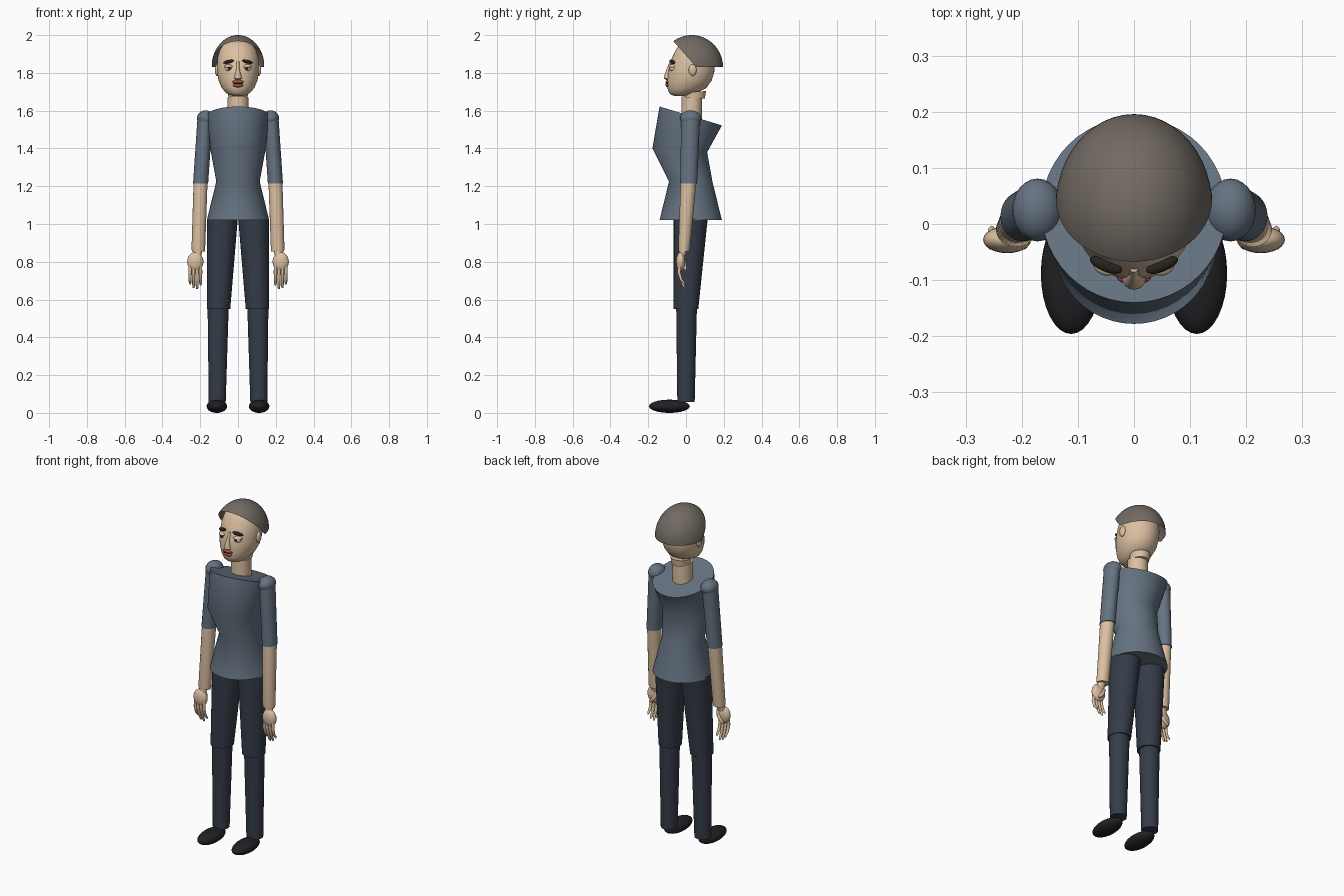
import bpy, bmesh
from math import cos, sin, tau, radians
from mathutils import Matrix, Vector, Euler

if "Cube" in bpy.data.objects:
    bpy.data.objects.remove(bpy.data.objects["Cube"])


def material(name, rgb):
    m = bpy.data.materials.new(name)
    m.diffuse_color = (*rgb, 1)
    m.use_nodes = True
    m.node_tree.nodes["Principled BSDF"].inputs["Base Color"].default_value = m.diffuse_color
    return m


SKIN = material("skin", (0.72, 0.53, 0.36))
SHIRT = material("shirt_cloth", (0.13, 0.17, 0.22))
PANTS = material("trouser_cloth", (0.035, 0.045, 0.065))
SHOE = material("shoe_leather", (0.015, 0.015, 0.018))
HAIR = material("hair_color", (0.17, 0.145, 0.125))
DARK = material("dark", (0.02, 0.016, 0.014))
WHITE = material("eye_white", (0.8, 0.78, 0.72))
LIP = material("lip_red", (0.4, 0.09, 0.05))


def finish(name, bm, mat):
    bmesh.ops.recalc_face_normals(bm, faces=bm.faces)
    me = bpy.data.meshes.new(name)
    bm.to_mesh(me)
    bm.free()
    me.materials.append(mat)
    ob = bpy.data.objects.new(name, me)
    bpy.context.collection.objects.link(ob)
    return ob


def loft(name, rings, mat, n=32):
    """Capped skin over elliptical rings (x, y, z, rx, ry, front lift)."""
    bm = bmesh.new()
    loops = []
    for x, y, z, rx, ry, *lift in rings:
        t = lift[0] if lift else 0
        loops.append([bm.verts.new((x + rx * cos(tau * i / n), y + ry * sin(tau * i / n),
                                    z - t * sin(tau * i / n))) for i in range(n)])
    for a, b in zip(loops, loops[1:]):
        for i in range(n):
            j = (i + 1) % n
            bm.faces.new((a[i], a[j], b[j], b[i]))
    bm.faces.new(loops[0])
    bm.faces.new(loops[-1])
    return finish(name, bm, mat)


def blob(name, center, radii, mat, rot=(0, 0, 0), seg=24):
    """Ellipsoid with rotation in degrees."""
    bm = bmesh.new()
    mx = (Matrix.Translation(center) @ Euler([radians(a) for a in rot]).to_matrix().to_4x4()
          @ Matrix.Diagonal((*radii, 1)))
    bmesh.ops.create_uvsphere(bm, u_segments=seg, v_segments=seg // 2, radius=1, matrix=mx)
    return finish(name, bm, mat)


# Shirt body and neck
loft("shirt_body", [(0, .025, 1.02, .165, .165), (0, .025, 1.225, .115, .115),
                    (0, -.033, 1.39, .145, .145, .01), (0, .025, 1.572, .165, .165, .05)], SHIRT, 48)
loft("neck", [(0, .03, 1.54, .055, .055), (0, .03, 1.67, .055, .055, .006)], SKIN)
loft("neck_top", [(0, .045, 1.665, .05, .055), (0, .05, 1.70, .055, .056, -.004)], SKIN)

# Head: rows of height, front, back and half width
head_rows = [(1.678, -.062, .0, .03), (1.684, -.078, .03, .048), (1.695, -.09, .06, .064),
             (1.72, -.098, .108, .086), (1.76, -.1, .136, .103), (1.80, -.096, .149, .11),
             (1.84, -.087, .153, .111), (1.88, -.074, .15, .108), (1.92, -.055, .138, .097),
             (1.95, -.035, .115, .078), (1.97, -.008, .08, .045)]
loft("head", [(0, (f + b) / 2, z, w, (b - f) / 2) for z, f, b, w in head_rows], SKIN, 40)

# Hair: open dome trimmed level at the back and slanted at the face
bm = bmesh.new()
bmesh.ops.create_uvsphere(bm, u_segments=48, v_segments=32, radius=1,
                          matrix=Matrix.Translation((0, .03, 1.83)) @ Matrix.Diagonal((.14, .166, .17, 1)))
for point, normal in (((0, 0, 1.832), (0, 0, 1)), ((0, -.06, 1.96), (0, 1.13, 1))):
    bmesh.ops.bisect_plane(bm, geom=bm.verts[:] + bm.edges[:] + bm.faces[:], plane_co=Vector(point),
                           plane_no=Vector(normal).normalized(), clear_inner=True)
finish("hair", bm, HAIR)

# Nose and mouth
loft("nose", [(0, -.092, 1.762, .012, .012), (0, -.097, 1.77, .021, .02), (0, -.097, 1.782, .018, .02),
              (0, -.088, 1.82, .009, .015), (0, -.076, 1.86, .008, .01)], SKIN, 16)
blob("upper_lip", (0, -.094, 1.752), (.031, .014, .01), LIP)
blob("lower_lip", (0, -.094, 1.735), (.027, .015, .012), LIP)
blob("mouth_line", (0, -.098, 1.744), (.027, .0105, .003), DARK)

for side, s in (("left", 1), ("right", -1)):
    # Eyes, brows and ears
    blob(side + "_eye", (s * .048, -.068, 1.825), (.022, .021, .017), WHITE)
    blob(side + "_pupil", (s * .047, -.086, 1.825), (.009, .005, .009), DARK, seg=16)
    blob(side + "_eyelid", (s * .048, -.068, 1.834), (.025, .024, .011), SKIN)
    blob(side + "_brow", (s * .05, -.073, 1.859), (.031, .012, .009), DARK, (0, s * 12, s * 22))
    blob(side + "_ear", (s * .11, .035, 1.815), (.013, .021, .031), SKIN)

    # Sleeve and forearm
    blob(side + "_shoulder", (s * .172, .025, 1.56), (.045, .056, .042), SHIRT)
    loft(side + "_sleeve", [(s * .174, .025, 1.57, .04, .05), (s * .198, .014, 1.215, .04, .045)], SHIRT)
    loft(side + "_forearm", [(s * .198, .014, 1.23, .037, .042), (s * .21, -.01, .87, .036, .031),
                             (s * .21, -.01, .855, .034, .029)], SKIN)

    # Hand with four curled fingers and a thumb
    loft(side + "_wrist", [(s * .211, -.012, .87, .024, .02), (s * .22, -.025, .82, .024, .018)], SKIN, 16)
    blob(side + "_palm", (s * .226, -.028, .8), (.043, .024, .051), SKIN)
    for k, tip in enumerate((.675, .655, .66, .68)):
        x = s * (.198 + .0185 * k)
        loft(f"{side}_finger_{k + 1}", [(x, -.033, .79, .008, .009), (x, -.037, .745, .009, .009),
                                        (x, -.026, .705, .008, .008), (x, -.012, tip + .01, .007, .007),
                                        (x, -.007, tip, .004, .004)], SKIN, 12)
    loft(side + "_thumb", [(s * .2, -.018, .825, .012, .011), (s * .212, -.007, .79, .013, .01),
                           (s * .232, -.004, .765, .011, .009), (s * .238, -.005, .757, .005, .005)], SKIN, 12)

    # Trouser leg and shoe
    loft(side + "_thigh", [(s * .083, .025, 1.03, .082, .09), (s * .103, .0, .55, .062, .065)], PANTS)
    loft(side + "_shin", [(s * .105, .003, .57, .056, .055), (s * .11, .0, .058, .045, .046)], PANTS)
    blob(side + "_shoe", (s * .112, -.088, .035), (.054, .108, .035), SHOE, seg=32)

# Smooth shading with sharp rims
bpy.ops.object.select_all(action='SELECT')
bpy.context.view_layer.objects.active = bpy.data.objects["shirt_body"]
bpy.ops.object.shade_smooth_by_angle(angle=radians(50))
